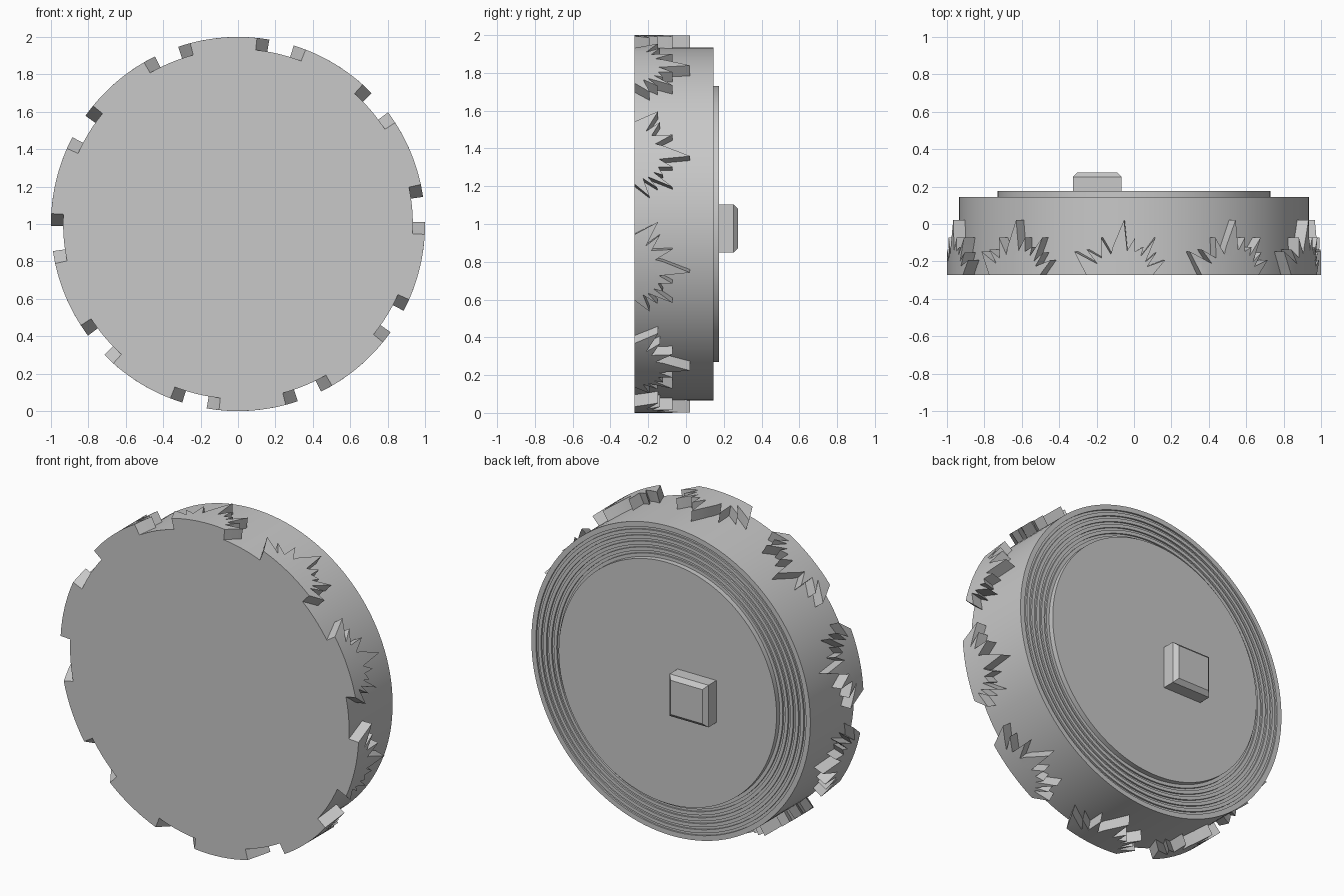
import bpy, bmesh, math
from mathutils import Matrix, Vector

cube = bpy.data.objects.get("Cube")
if cube:
    bpy.data.objects.remove(cube, do_unlink=True)

grey = bpy.data.materials.new("plain_grey")
grey.use_nodes = True
colour = (0.58, 0.58, 0.58, 1)
grey.diffuse_color = colour
grey.node_tree.nodes["Principled BSDF"].inputs["Base Color"].default_value = colour

FRONT, BACK, RIM, OUTER = -0.272, 0.145, 0.935, 1.0


def finish(name, bm, smooth=True):
    bmesh.ops.recalc_face_normals(bm, faces=bm.faces[:])
    mesh = bpy.data.meshes.new(name)
    bm.to_mesh(mesh)
    bm.free()
    mesh.materials.append(grey)
    obj = bpy.data.objects.new(name, mesh)
    bpy.context.collection.objects.link(obj)
    if smooth:
        bpy.ops.object.select_all(action='DESELECT')
        obj.select_set(True)
        bpy.context.view_layer.objects.active = obj
        bpy.ops.object.shade_smooth_by_angle(angle=math.radians(25))
    return obj


def lathe(name, profile, steps=128):
    """Turn (radius, y) points about the horizontal y axis."""
    bm = bmesh.new()
    verts = [bm.verts.new((r, y, 1)) for r, y in profile]
    edges = [bm.edges.new(pair) for pair in zip(verts, verts[1:])]
    bmesh.ops.spin(bm, geom=verts + edges, cent=(0, 0, 1), axis=(0, 1, 0),
                   angle=math.tau, steps=steps, use_duplicate=False)
    bmesh.ops.remove_doubles(bm, verts=bm.verts[:], dist=0.0001)
    return finish(name, bm)


# Drum with concentric grooves on its back
profile = [(0, FRONT), (RIM, FRONT), (RIM, BACK)]
for i in range(5):
    r = 0.905 - i * 0.035
    profile += [(r, BACK), (r, BACK - 0.01), (r - 0.015, BACK - 0.01), (r - 0.015, BACK)]
profile += [(0.7, BACK), (0, BACK)]
lathe("drum", profile)

# Raised plate on the back
lathe("back_plate", [(0, BACK - 0.01), (0.73, BACK - 0.01), (0.73, 0.176), (0, 0.176)])

# Square peg with a chamfered end
bm = bmesh.new()
bmesh.ops.create_cube(bm, size=1, matrix=Matrix.Translation((-0.197, 0.216, 0.976))
                      @ Matrix.Diagonal((0.26, 0.12, 0.255, 1)))
end = max(bm.faces, key=lambda f: f.calc_center_median().y)
bmesh.ops.bevel(bm, geom=list(end.edges), offset=0.024, segments=1, affect='EDGES')
finish("peg", bm, smooth=False)

# Spiky tuft outline: (angle along the rim, height from the front)
tuft = [(-0.18, 0), (-0.247, 0.125), (-0.12, 0.06), (-0.178, 0.135), (-0.095, 0.09),
        (-0.1, 0.2), (-0.045, 0.11), (-0.035, 0.15), (0.025, 0.294), (0.042, 0.13),
        (0.085, 0.2), (0.085, 0.125), (0.13, 0.15), (0.115, 0.1), (0.195, 0.2),
        (0.14, 0.07), (0.2, 0.12), (0.15, 0.045), (0.247, 0.08), (0.18, 0)]


def make_tuft(name, centre):
    bm = bmesh.new()
    face = bm.faces.new([bm.verts.new((s, v, 0)) for s, v in tuft])
    bmesh.ops.triangulate(bm, faces=[face])
    # Slice so that the outline can follow the rim
    for i in range(-5, 6):
        bmesh.ops.bisect_plane(bm, geom=bm.verts[:] + bm.edges[:] + bm.faces[:],
                               plane_co=(i * 0.045, 0, 0), plane_no=(1, 0, 0))
    ext = bmesh.ops.extrude_face_region(bm, geom=bm.faces[:])
    for v in ext["geom"]:
        if isinstance(v, bmesh.types.BMVert):
            v.co.z = 1
    # Wrap around the rim
    for v in bm.verts:
        a = centre - v.co.x
        r = OUTER if v.co.z > 0.5 else RIM - 0.02
        v.co = Vector((r * math.cos(a), FRONT + v.co.y, 1 + r * math.sin(a)))
    finish(name, bm)


for k in range(10):
    make_tuft(f"rim_tuft_{k + 1}", math.radians(94.5 - 36 * k))
